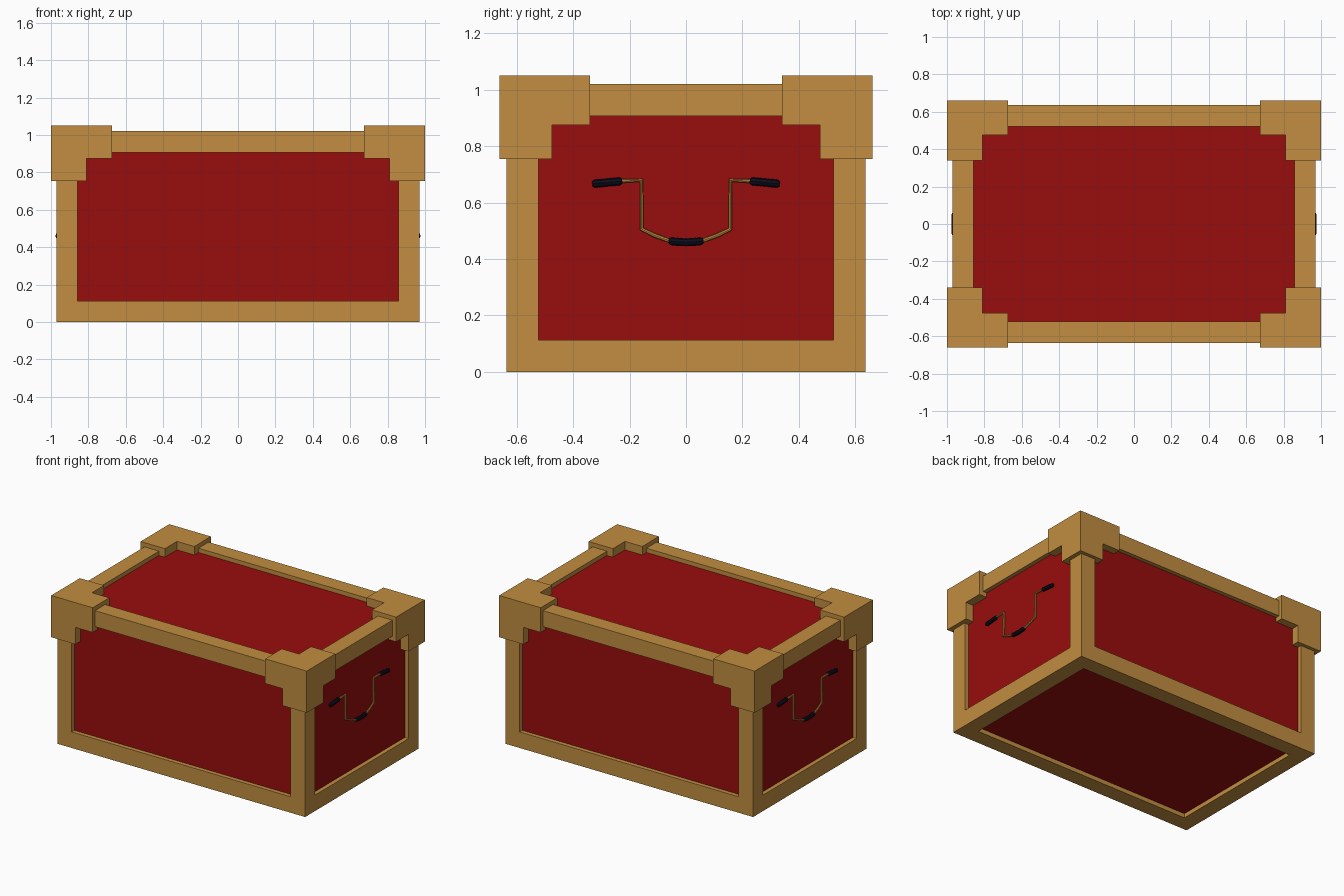
import bpy, bmesh
from mathutils import Vector

if "Cube" in bpy.data.objects:
    bpy.data.objects.remove(bpy.data.objects["Cube"])


def material(name, rgb):
    m = bpy.data.materials.new(name)
    m.diffuse_color = (*rgb, 1)
    m.use_nodes = True
    m.node_tree.nodes["Principled BSDF"].inputs["Base Color"].default_value = m.diffuse_color
    return m


TAN = material("tan_wood", (0.54, 0.27, 0.052))
RED = material("red_panel", (0.318, 0.004, 0.004))
DARK = material("dark_grip", (0.004, 0.004, 0.013))

# opening limits shared by the frame and the corner caps
OX, OY, OZ0, OZ1 = 0.81, 0.475, 0.15, 0.875


def add_mesh(name, bm, mats):
    me = bpy.data.meshes.new(name)
    bm.to_mesh(me)
    bm.free()
    for m in mats:
        me.materials.append(m)
    ob = bpy.data.objects.new(name, me)
    bpy.context.collection.objects.link(ob)
    return ob


def box(bm, lo, hi):
    lo, hi = Vector(lo), Vector(hi)
    verts = bmesh.ops.create_cube(bm, size=1)["verts"]
    for v in verts:
        v.co = Vector([lo[i] if v.co[i] < 0 else hi[i] for i in range(3)])


# chest body: box whose six sides carry recessed red panels
bm = bmesh.new()
box(bm, (-0.97, -0.635, 0), (0.97, 0.635, 1.02))
panels = list(bm.faces)
bmesh.ops.inset_individual(bm, faces=panels, thickness=0.16, depth=0)
for v in {v for f in panels for v in f.verts}:
    if abs(v.co.z - 0.16) < 0.001:
        v.co.z = OZ0
    elif abs(v.co.z - 0.86) < 0.001:
        v.co.z = OZ1
for f in panels:
    f.normal_update()
bmesh.ops.inset_individual(bm, faces=panels, thickness=0, depth=-0.03)
for f in panels:
    f.material_index = 1
add_mesh("chest_body", bm, [TAN, RED])

# corner caps: a small block with three arms, mirrored to four corners
bm = bmesh.new()
box(bm, (OX, OY, OZ1), (1.0, 0.66, 1.05))
bm.normal_update()
ends = (0.675, 0.34, 0.755)
inner = [f for f in bm.faces if min(f.normal) < -0.9]
for f in inner:
    axis = min(range(3), key=lambda i: f.normal[i])
    new = bmesh.ops.extrude_discrete_faces(bm, faces=[f])["faces"][0]
    for v in new.verts:
        v.co[axis] = ends[axis]
bmesh.ops.dissolve_limit(bm, angle_limit=0.01, verts=bm.verts, edges=bm.edges)
bmesh.ops.recalc_face_normals(bm, faces=bm.faces)
caps = add_mesh("corner_caps", bm, [TAN])
mod = caps.modifiers.new("mirror", "MIRROR")
mod.use_axis = (True, True, False)
mod.use_mirror_merge = False


# handles: swept tubes on both ends
def tube(name, points, radii, mat):
    cu = bpy.data.curves.new(name, "CURVE")
    cu.dimensions = "3D"
    cu.bevel_depth = 1
    cu.bevel_resolution = 2
    cu.use_fill_caps = True
    sp = cu.splines.new("POLY")
    sp.points.add(len(points) - 1)
    for p, co, r in zip(sp.points, points, radii):
        p.co = (*co, 1)
        p.radius = r
    cu.materials.append(mat)
    ob = bpy.data.objects.new(name, cu)
    bpy.context.collection.objects.link(ob)
    bpy.ops.object.select_all(action="DESELECT")
    ob.select_set(True)
    bpy.context.view_layer.objects.active = ob
    bpy.ops.object.convert(target="MESH")
    bpy.ops.object.shade_smooth_by_angle()


def grip(name, a, mid, b):
    # ribbed rod along a gentle arc
    a, mid, b = Vector(a), Vector(mid), Vector(b)
    n = 16
    ts = [i / n for i in range(n + 1)]
    pts = [a * (1 - t) ** 2 + mid * 2 * t * (1 - t) + b * t * t for t in ts]
    radii = [0.008 if i in (0, n) else 0.0148 - 0.0015 * (i % 2) for i in range(n + 1)]
    tube(name, pts, radii, DARK)


half = [(0.951, 0.25, 0.675), (0.951, 0.157, 0.679), (0.953, 0.157, 0.506),
        (0.957, 0.11, 0.483), (0.961, 0.06, 0.465)]
for side, s in (("right", 1), ("left", -1)):
    path = [(s * x, -y, z) for x, y, z in half] + [(s * 0.962, 0, 0.459)]
    path += [(s * x, y, z) for x, y, z in reversed(half)]
    tube(side + "_handle_wire", path, [0.0075] * len(path), TAN)
    grip(side + "_handle_grip", (s * 0.961, -0.062, 0.465),
         (s * 0.962, 0, 0.454), (s * 0.961, 0.062, 0.465))
    for end, e in (("back", 1), ("front", -1)):
        grip(f"{side}_{end}_mount", (s * 0.951, e * 0.332, 0.666),
             (s * 0.951, e * 0.28, 0.671), (s * 0.951, e * 0.226, 0.676))
